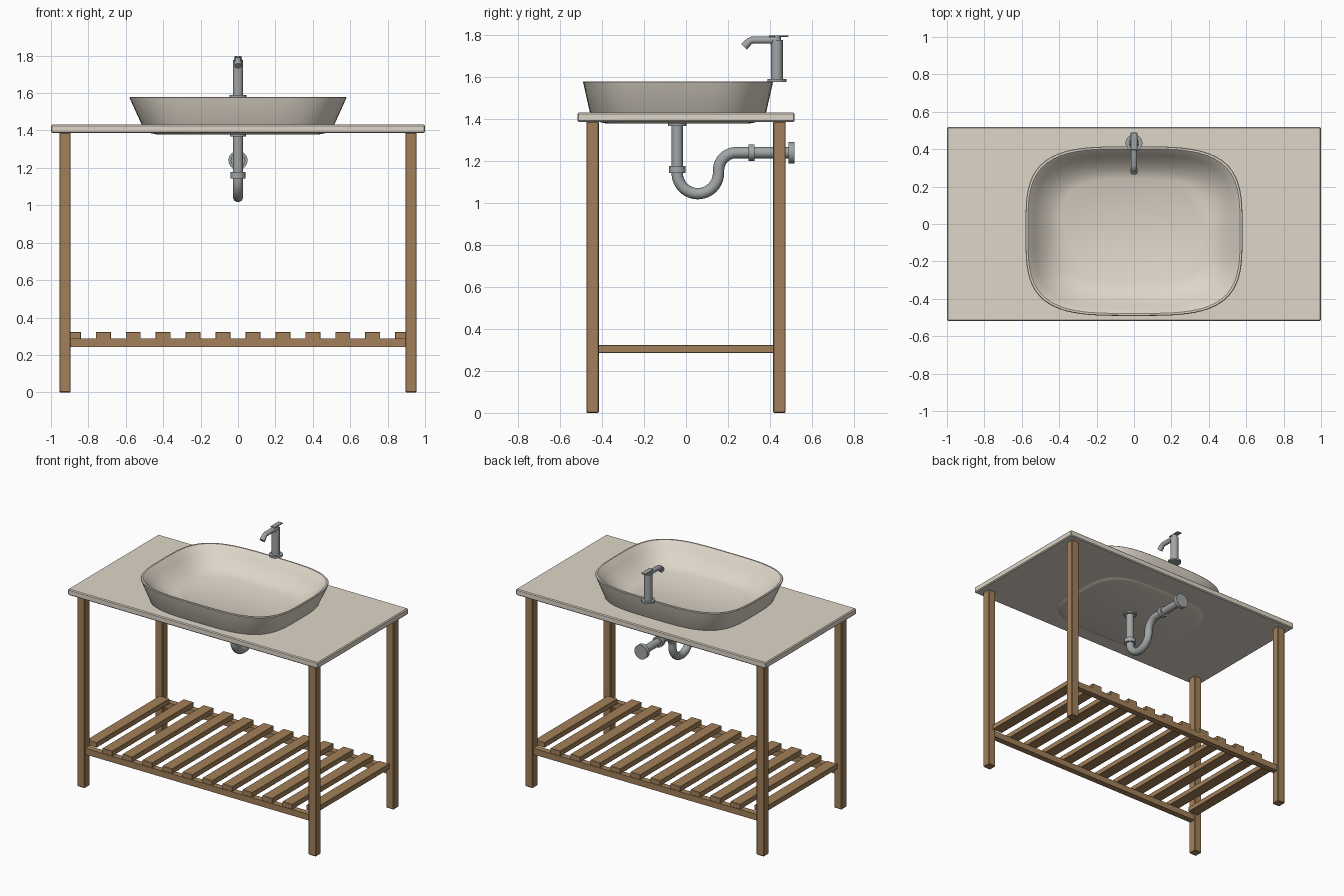
import bpy, bmesh, math
from mathutils import Vector, Matrix

if "Cube" in bpy.data.objects:
    bpy.data.objects.remove(bpy.data.objects["Cube"])


def material(name, rgb, rough=0.5):
    m = bpy.data.materials.new(name)
    m.use_nodes = True
    m.diffuse_color = (*rgb, 1)
    bsdf = m.node_tree.nodes["Principled BSDF"]
    bsdf.inputs["Base Color"].default_value = (*rgb, 1)
    bsdf.inputs["Roughness"].default_value = rough
    return m


STONE = material("warm white stone", (0.73, 0.67, 0.58))
WOOD = material("oak wood", (0.36, 0.215, 0.10))
METAL = material("brushed grey metal", (0.36, 0.38, 0.38))


def finish(name, bm, mat, smooth=False):
    bmesh.ops.recalc_face_normals(bm, faces=bm.faces)
    me = bpy.data.meshes.new(name)
    bm.to_mesh(me)
    bm.free()
    me.materials.append(mat)
    ob = bpy.data.objects.new(name, me)
    bpy.context.collection.objects.link(ob)
    if smooth:
        bpy.ops.object.select_all(action='DESELECT')
        ob.select_set(True)
        bpy.context.view_layer.objects.active = ob
        bpy.ops.object.shade_smooth_by_angle(angle=math.radians(35))
    return ob


def box(name, lo, hi, mat, bevel=0.004):
    lo, hi = Vector(lo), Vector(hi)
    bm = bmesh.new()
    bmesh.ops.create_cube(bm, size=1, matrix=Matrix.Translation((lo + hi) / 2)
                          @ Matrix.Diagonal((*(hi - lo), 1)))
    if bevel:
        bmesh.ops.bevel(bm, geom=bm.edges[:], offset=bevel, segments=1, affect='EDGES')
    return finish(name, bm, mat)


def cylinder(name, start, end, radius, mat=METAL, end_radius=None):
    start, end = Vector(start), Vector(end)
    axis = end - start
    turn = axis.to_track_quat('Z', 'Y').to_matrix().to_4x4()
    bm = bmesh.new()
    bmesh.ops.create_cone(bm, cap_ends=True, segments=32, radius1=radius,
                          radius2=end_radius or radius, depth=axis.length,
                          matrix=Matrix.Translation((start + end) / 2) @ turn)
    return finish(name, bm, mat, True)


def tube(name, path, radius, mat=METAL):
    """Round pipe along (y, z) points in the middle plane."""
    cu = bpy.data.curves.new(name, 'CURVE')
    cu.dimensions = '3D'
    cu.bevel_depth = radius
    cu.bevel_resolution = 6
    cu.use_fill_caps = True
    sp = cu.splines.new('POLY')
    sp.points.add(len(path) - 1)
    for p, (y, z) in zip(sp.points, path):
        p.co = (0, y, z, 1)
    cu.materials.append(mat)
    ob = bpy.data.objects.new(name, cu)
    bpy.context.collection.objects.link(ob)


def arc(cy, cz, r, a0, a1, n=14):
    angles = [math.radians(a0 + (a1 - a0) * i / n) for i in range(n + 1)]
    return [(cy + r * math.cos(a), cz + r * math.sin(a)) for a in angles]


# Countertop
box("countertop", (-1, -0.518, 1.387), (1, 0.518, 1.431), STONE, 0.006)

# Legs and long rails
for sx, side in ((-1, "right"), (1, "left")):
    for sy, end in ((-1, "front"), (1, "back")):
        x, y = 0.925 * sx, 0.445 * sy
        box(f"{end}_{side}_leg", (x - 0.03, y - 0.03, 0), (x + 0.03, y + 0.03, 1.388), WOOD)
for sy, end in ((-1, "front"), (1, "back")):
    y = 0.445 * sy
    box(f"{end}_rail", (-0.9, y - 0.022, 0.243), (0.9, y + 0.022, 0.287), WOOD, 0)

# Shelf slats, the outer two fitted between the legs
for i in range(12):
    x = -0.88 + 0.16 * i
    reach = 0.417 if i in (0, 11) else 0.465
    box(f"shelf_slat_{i + 1}", (x - 0.04, -reach, 0.286), (x + 0.04, reach, 0.323), WOOD, 0.002)

# Basin: rounded-rectangle rings (half width, half depth, height), outside then inside
RINGS = [(0.43, 0.339, 1.378), (0.47, 0.375, 1.386), (0.497, 0.402, 1.405),
         (0.515, 0.42, 1.431), (0.578, 0.451, 1.57), (0.58, 0.453, 1.576),
         (0.577, 0.45, 1.58), (0.567, 0.44, 1.58), (0.56, 0.433, 1.574),
         (0.53, 0.405, 1.535), (0.485, 0.365, 1.487), (0.435, 0.322, 1.453),
         (0.387, 0.28, 1.433)]
bm = bmesh.new()
N = 96
loops = []
for hx, hy, z in RINGS:
    ring = []
    for k in range(N):
        c, s = math.cos(math.tau * k / N), math.sin(math.tau * k / N)
        grow = (abs(c) ** 3.6 + abs(s) ** 3.6) ** (-1 / 3.6)
        ring.append(bm.verts.new((hx * c * grow, hy * s * grow - 0.038, z)))
    loops.append(ring)
for a, b in zip(loops, loops[1:]):
    for k in range(N):
        j = (k + 1) % N
        bm.faces.new((a[k], a[j], b[j], b[k]))
bm.faces.new(loops[0])
bm.faces.new(loops[-1])
finish("basin", bm, STONE, True)

# Tap
TAP_Y = 0.433
cylinder("tap_base", (0, TAP_Y, 1.577), (0, TAP_Y, 1.59), 0.045)
cylinder("tap_body", (0, TAP_Y, 1.585), (0, TAP_Y, 1.777), 0.028)
cylinder("tap_collar", (0, TAP_Y - 0.005, 1.775), (0, 0.4, 1.775), 0.022, end_radius=0.018)
tube("tap_spout", [(TAP_Y, 1.776), (0.315, 1.776), (0.303, 1.771), (0.282, 1.75)], 0.017)
cylinder("tap_nozzle", (0, 0.295, 1.763), (0, 0.277, 1.745), 0.019)
cylinder("lever_stem", (0, TAP_Y, 1.77), (0, TAP_Y, 1.795), 0.02)
box("tap_lever", (-0.018, 0.395, 1.791), (0.018, 0.488, 1.799), METAL, 0.002)

# Drain: trap pipe with nuts and wall plate
DRAIN_Y, R = -0.042, 0.0985
OUT_Y, OUT_Z = DRAIN_Y + 2 * R, 1.24
path = [(DRAIN_Y, 1.385)]
path += arc(DRAIN_Y + R, 1.143, R, 180, 360, 20)
path += arc(OUT_Y + 0.085, OUT_Z - 0.085, 0.085, 180, 90)
path += [(0.5, OUT_Z)]
tube("trap_pipe", path, 0.027)
cylinder("drain_flange", (0, DRAIN_Y, 1.368), (0, DRAIN_Y, 1.382), 0.044)
cylinder("trap_nut", (0, DRAIN_Y, 1.144), (0, DRAIN_Y, 1.177), 0.039)
cylinder("outlet_nut", (0, 0.297, OUT_Z), (0, 0.326, OUT_Z), 0.039)
cylinder("wall_plate", (0, 0.488, OUT_Z), (0, 0.517, OUT_Z), 0.051)
